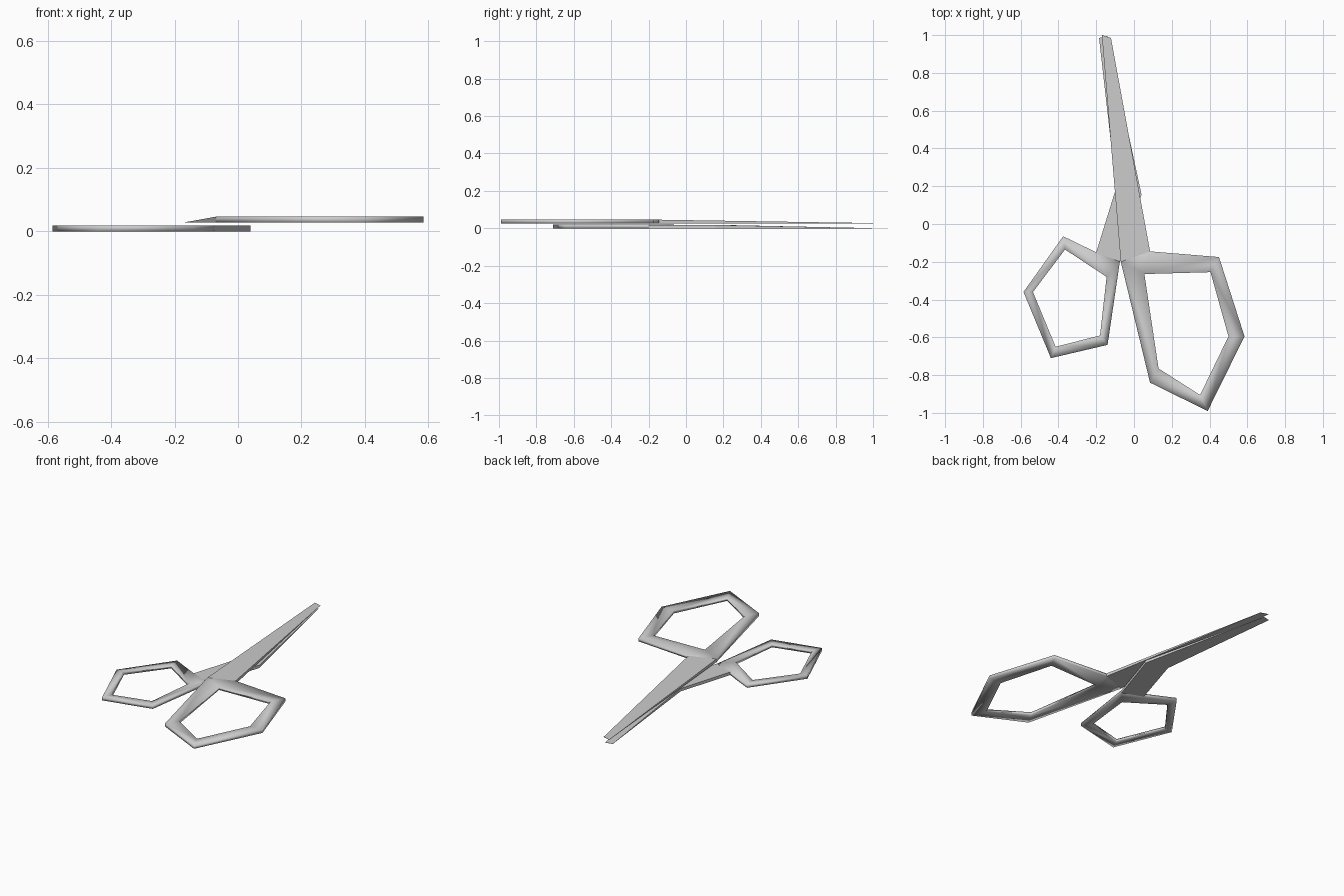
import bpy, bmesh

cube = bpy.data.objects.get("Cube")
if cube:
    bpy.data.objects.remove(cube, do_unlink=True)

steel = bpy.data.materials.new("grey steel")
steel.use_nodes = True
GREY = (0.6, 0.6, 0.6, 1.0)
steel.diffuse_color = GREY
steel.node_tree.nodes["Principled BSDF"].inputs["Base Color"].default_value = GREY


def scissor_half(name, outer, inner, blade, z0):
    """One half: finger loop plus tapering blade.
    outer: loop outline, its first and last points carry the blade.
    inner: hole outline, one point fewer, its first point faces the blade.
    blade: (left, right, thickness) stations from the loop to the tip."""
    bm = bmesh.new()

    def pair(p, t):
        return (bm.verts.new((*p, z0)), bm.verts.new((*p, z0 + t)))

    def wall(a, b, smooth):
        bm.faces.new((a[0], b[0], b[1], a[1])).smooth = smooth

    def slab(cols, smooth):
        for k in (0, 1):
            bm.faces.new([c[k] for c in cols]).smooth = smooth

    # Finger loop with a rectangular section
    out = [pair(p, 0.019) for p in outer]
    hole = [pair(p, 0.019) for p in inner]
    n = len(hole)
    for i in range(n):
        j = (i + 1) % n
        slab((out[i], out[i + 1], hole[j], hole[i]), True)
        wall(out[i], out[i + 1], True)
        wall(hole[j], hole[i], True)
    slab((out[n], out[0], hole[0]), True)

    # Blade wedge, thinning towards the tip
    a, b = out[0], out[n]
    for p, q, t in blade:
        c, d = pair(p, t), pair(q, t)
        slab((a, b, d, c), False)
        wall(a, c, False)
        wall(d, b, False)
        a, b = c, d
    wall(a, b, False)

    bmesh.ops.recalc_face_normals(bm, faces=bm.faces[:])
    mesh = bpy.data.meshes.new(name)
    bm.to_mesh(mesh)
    bm.free()
    mesh.materials.append(steel)
    obj = bpy.data.objects.new(name, mesh)
    bpy.context.collection.objects.link(obj)
    return obj


# Upper half: large loop, straight blade
scissor_half(
    "upper_blade_and_large_loop",
    [(-0.07, -0.20), (0.085, -0.84), (0.39, -0.99),
     (0.585, -0.595), (0.45, -0.175), (0.085, -0.145)],
    [(0.055, -0.265), (0.13, -0.765), (0.35, -0.905),
     (0.50, -0.595), (0.405, -0.255)],
    [((-0.17, 1.0), (-0.122, 0.985), 0.001)],
    0.027)

# Lower half: small loop, shank bent at the heel, blade
scissor_half(
    "lower_blade_and_small_loop",
    [(-0.075, -0.20), (-0.14, -0.64), (-0.44, -0.71),
     (-0.585, -0.36), (-0.375, -0.065), (-0.20, -0.15)],
    [(-0.145, -0.28), (-0.18, -0.59), (-0.415, -0.65),
     (-0.535, -0.36), (-0.365, -0.135)],
    [((0.04, 0.155), (-0.095, 0.19), 0.018),
     ((-0.14, 0.995), (-0.185, 0.985), 0.001)],
    0.0)
